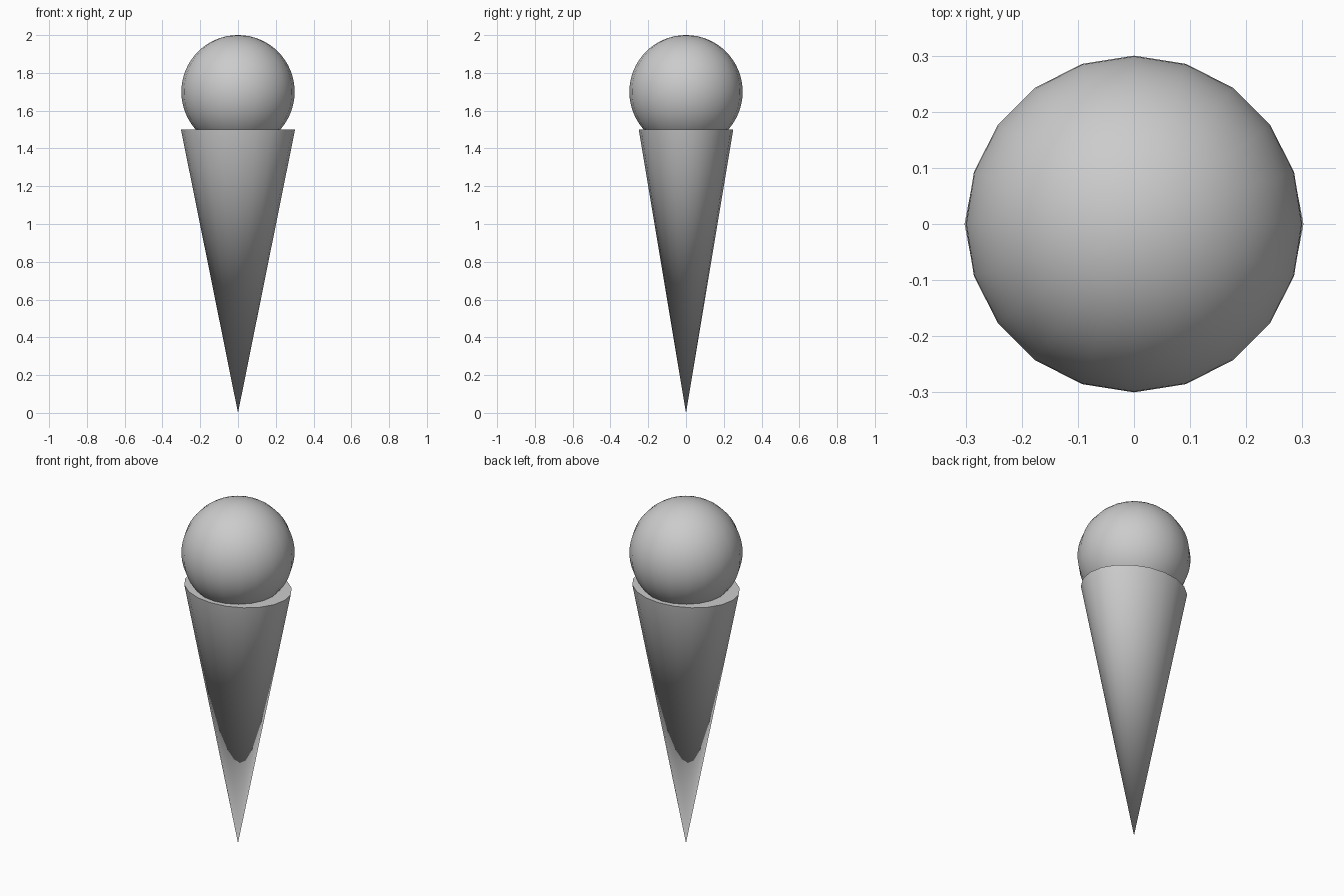
import bpy
import math

if "Cube" in bpy.data.objects:
    bpy.data.objects.remove(bpy.data.objects["Cube"])

SIDES = 20


def finish(obj, name):
    obj.name = name
    bpy.ops.object.transform_apply(location=False, rotation=False, scale=True)
    bpy.ops.object.shade_smooth_by_angle(angle=math.radians(40))


# Wafer cone: point down, flat top, slightly narrower front to back.
# Start with the vertices lined up on the x axis (a quarter turn of 20 sides).
bpy.ops.mesh.primitive_cone_add(vertices=SIDES, radius1=0.0, radius2=0.302,
                                depth=1.5, location=(0, 0, 0.75))
cone = bpy.context.object
cone.scale.y = 0.25 / 0.302
finish(cone, "wafer_cone")

# Ice cream scoop sunk into the top of the cone
bpy.ops.mesh.primitive_uv_sphere_add(segments=SIDES, ring_count=32, radius=0.3,
                                     location=(0, 0, 1.7))
finish(bpy.context.object, "scoop")
